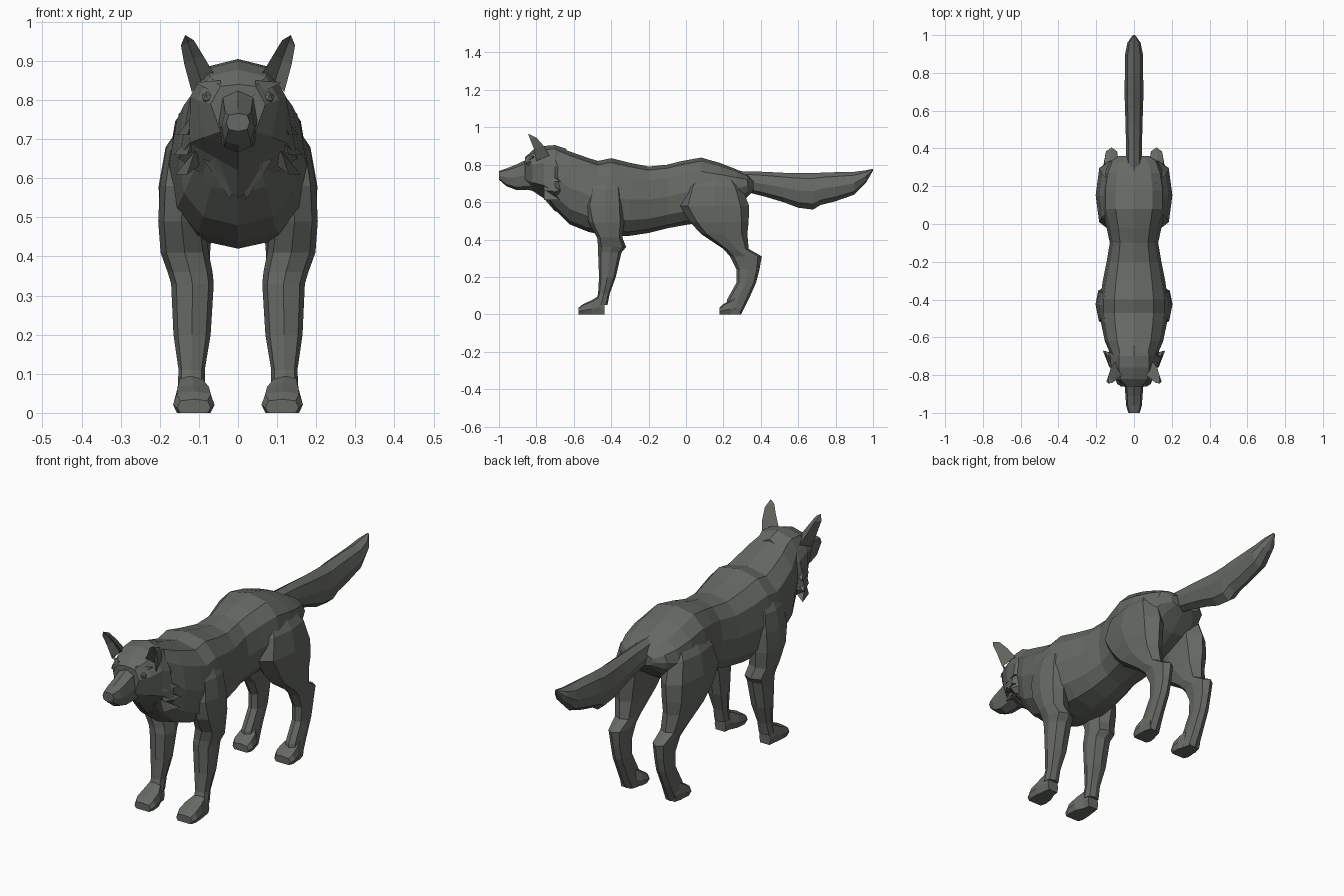
import bpy
import bmesh
from math import sin, cos, pi, copysign
from mathutils import Vector

cube = bpy.data.objects.get("Cube")
if cube:
    bpy.data.objects.remove(cube, do_unlink=True)

# One fur colour for the whole animal
fur = bpy.data.materials.new("dark_grey_fur")
fur.use_nodes = True
fur_colour = (0.13, 0.14, 0.125, 1)
fur.diffuse_color = fur_colour
shader = next(n for n in fur.node_tree.nodes if n.type == "BSDF_PRINCIPLED")
shader.inputs["Base Color"].default_value = fur_colour
shader.inputs["Roughness"].default_value = 0.9


def loft(name, rings, mirrored=False):
    """Skin a list of equally sized point rings and cap both ends."""
    bm = bmesh.new()
    loops = [[bm.verts.new(p) for p in ring] for ring in rings]
    count = len(loops[0])
    for low, high in zip(loops, loops[1:]):
        for i in range(count):
            j = (i + 1) % count
            bm.faces.new((low[i], low[j], high[j], high[i]))
    bm.faces.new(loops[0])
    bm.faces.new(loops[-1])
    bmesh.ops.remove_doubles(bm, verts=bm.verts, dist=0.0005)
    bmesh.ops.recalc_face_normals(bm, faces=bm.faces)
    mesh = bpy.data.meshes.new(name)
    bm.to_mesh(mesh)
    bm.free()
    mesh.materials.append(fur)
    part = bpy.data.objects.new(name, mesh)
    bpy.context.collection.objects.link(part)
    if mirrored:
        part.modifiers.new("other_side", "MIRROR").use_axis = (True, False, False)
    return part


def oval(a0, a1, b0, b1, sides, power):
    """Rounded outline filling the rectangle a0..a1 by b0..b1."""
    def soft(value):
        return copysign(abs(value) ** power, value) if abs(value) > 1e-6 else 0
    points = []
    for k in range(sides):
        t = 2 * pi * k / sides
        points.append(((a0 + a1) / 2 + (a1 - a0) / 2 * soft(cos(t)),
                       (b0 + b1) / 2 + (b1 - b0) / 2 * soft(sin(t))))
    return points


def along_y(stations, sides=12, power=0.8):
    """Rings from (y, bottom, top, half width), centred on x = 0."""
    return [[(x, y, z) for x, z in oval(-w, w, low, top, sides, power)]
            for y, low, top, w in stations]


def along_z(stations, sides=8, power=0.8):
    """Rings from (z, front, back, inner, outer) for a limb."""
    return [[(x, y, z) for x, y in oval(inner, outer, front, back, sides, power)]
            for z, front, back, inner, outer in stations]


def spike(name, base, tip):
    """Pointed tuft over a triangular base, on both sides."""
    return loft(name, [base, [tip] * len(base)], mirrored=True)


# Torso with neck, chest, waist and rump
loft("torso", along_y([
    (-.79, .68, .88, .09),
    (-.70, .56, .90, .12),
    (-.62, .48, .87, .155),
    (-.52, .44, .835, .175),
    (-.47, .43, .82, .18),
    (-.40, .42, .835, .18),
    (-.30, .42, .81, .165),
    (-.20, .435, .79, .145),
    (-.10, .46, .80, .128),
    (-.02, .475, .82, .145),
    (.08, .49, .838, .17),
    (.18, .52, .81, .17),
    (.27, .57, .775, .155),
    (.33, .63, .745, .13),
    (.36, .66, .715, .08),
]))

# Tail with a ragged lower edge
loft("tail", along_y([
    (.20, .71, .79, .03),
    (.30, .66, .765, .042),
    (.42, .63, .762, .042),
    (.52, .60, .757, .045),
    (.60, .57, .755, .047),
    (.68, .56, .755, .05),
    (.72, .585, .757, .05),
    (.80, .605, .76, .048),
    (.90, .64, .762, .047),
    (.96, .70, .77, .035),
    (1, .768, .778, .006),
], sides=8, power=1))

# Head: each station is y, crown, brow, cheek, jaw and throat
head_stations = [
    (-.86, .84, (.045, .835), (.07, .79), (.045, .72), .67),
    (-.82, .878, (.072, .86), (.105, .80), (.085, .705), .66),
    (-.76, .90, (.08, .88), (.122, .81), (.125, .69), .62),
    (-.70, .905, (.08, .885), (.125, .79), (.152, .65), .55),
    (-.64, .885, (.07, .85), (.10, .78), (.10, .67), .60),
]
head_rings = []
for y, crown, brow, cheek, jaw, throat in head_stations:
    right = [brow, cheek, jaw]
    left = [(-x, z) for x, z in reversed(right)]
    outline = [(0, crown)] + right + [(0, throat)] + left
    head_rings.append([(x, y, z) for x, z in outline])
loft("head", head_rings)

# Muzzle and nose
loft("muzzle", along_y([
    (-1, .72, .766, .03),
    (-.96, .685, .78, .042),
    (-.91, .666, .80, .045),
    (-.85, .666, .828, .05),
    (-.78, .67, .86, .06),
], sides=8, power=0.7))

# Ears: inner edge, hollow, outer edge and back at each level
ear_tip = (.135, -.845, .966)
loft("ears", [
    [(.06, -.80, .865), (.095, -.775, .85), (.118, -.80, .82), (.10, -.73, .85)],
    [(.09, -.82, .915), (.113, -.80, .905), (.137, -.815, .89), (.122, -.76, .90)],
    [(.113, -.84, .953), (.128, -.825, .945), (.146, -.835, .94), (.135, -.80, .945)],
    [ear_tip] * 4,
], mirrored=True)

# Brow ridges and eyes
spike("brows", [(.04, -.865, .81), (.045, -.85, .85), (.05, -.83, .82)],
      (.112, -.81, .845))
bpy.ops.mesh.primitive_ico_sphere_add(subdivisions=1, radius=.016,
                                      location=(0, 0, 0))
eyes = bpy.context.object
eyes.name = "eyes"
for vertex in eyes.data.vertices:
    vertex.co += Vector((.078, -.838, .806))
eyes.data.materials.append(fur)
eyes.modifiers.new("other_side", "MIRROR")

# Swept back fur tufts on the cheeks and throat
for number, (height, reach) in enumerate([(.74, .155), (.69, .165), (.64, .16)]):
    spike("cheek_tuft_%d" % number,
          [(.11, -.76, height + .03), (.13, -.76, height - .03),
           (.09, -.70, height)],
          (reach, -.67, height - .03))
spike("throat_tufts", [(.0, -.74, .62), (.09, -.75, .65), (.03, -.66, .60)],
      (.02, -.69, .545))

# Front legs from shoulder to wrist
loft("front_legs", along_z([
    (.74, -.48, -.38, .08, .15),
    (.67, -.52, -.34, .08, .185),
    (.58, -.54, -.33, .08, .20),
    (.49, -.52, -.33, .085, .204),
    (.41, -.475, -.34, .075, .198),
    (.36, -.47, -.32, .065, .18),
    (.33, -.47, -.345, .062, .171),
    (.20, -.465, -.375, .07, .165),
    (.11, -.47, -.408, .085, .152),
    (.05, -.49, -.42, .085, .155),
]), mirrored=True)

# Hind legs from thigh over the hock to the ankle
loft("hind_legs", along_z([
    (.76, .06, .24, .05, .13),
    (.68, 0, .30, .05, .185),
    (.58, -.035, .337, .05, .203),
    (.495, .02, .335, .06, .20),
    (.43, .08, .328, .07, .187),
    (.35, .20, .335, .075, .17),
    (.31, .235, .405, .08, .158),
    (.24, .27, .393, .085, .15),
    (.17, .27, .375, .085, .15),
    (.08, .22, .335, .085, .152),
    (.0, .21, .295, .08, .155),
]), mirrored=True)

# Paws share one shape: offset back from the toe, height, inner and outer edge
paw_stations = [
    (0, .035, .07, .155),
    (.025, .055, .06, .166),
    (.07, .075, .065, .163),
    (.11, .10, .085, .155),
    (.14, .07, .09, .15),
]
for name, toe, scale in (("front_paws", -.575, 1), ("hind_paws", .18, .8)):
    rings = []
    for back, top, inner, outer in paw_stations:
        outline = oval(inner, outer, -.25 * top, top, 8, .6)
        rings.append([(x, toe + back * scale, max(z, 0)) for x, z in outline])
    loft(name, rings, mirrored=True)
